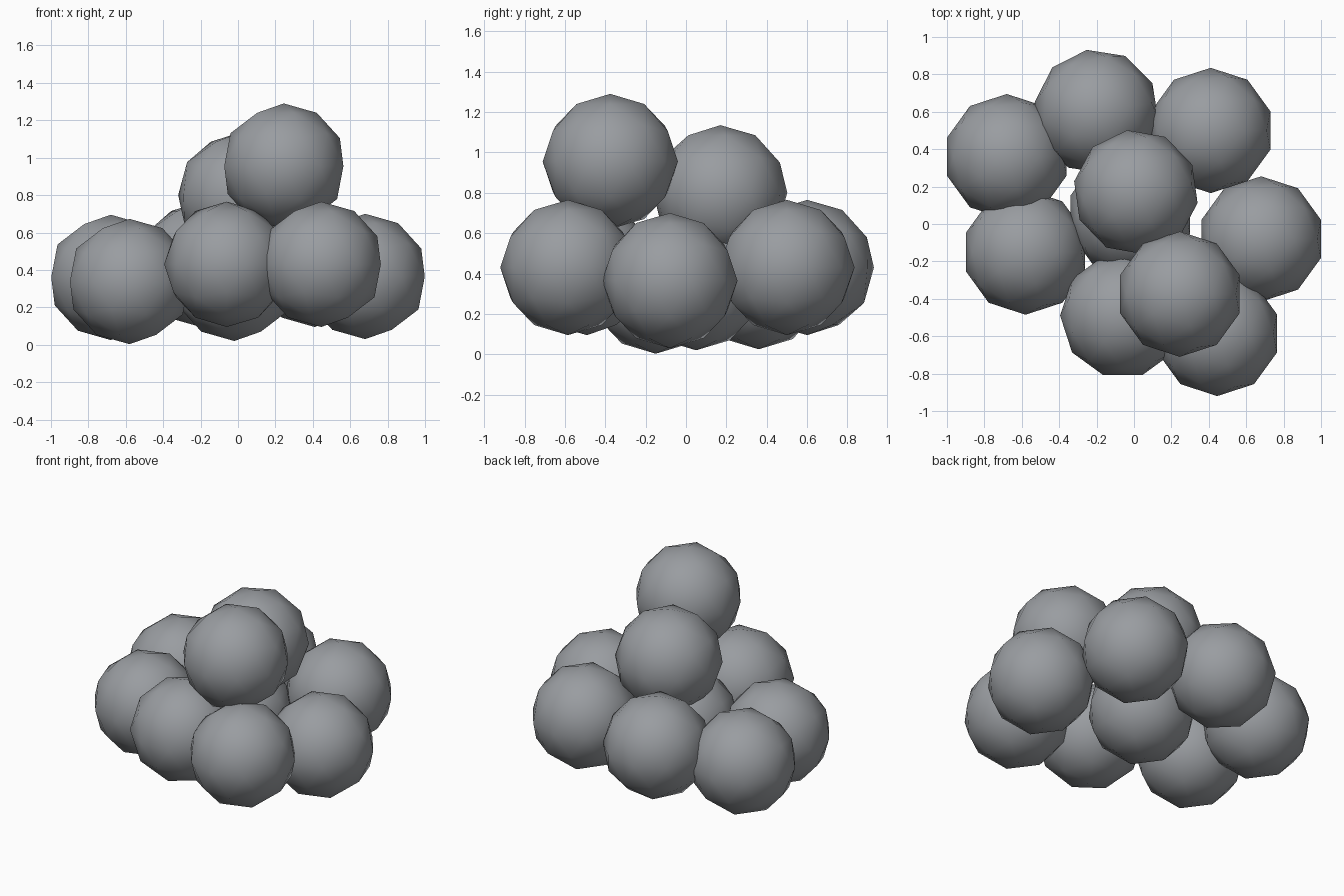
import bpy
import math

if "Cube" in bpy.data.objects:
    bpy.data.objects.remove(bpy.data.objects["Cube"])

# single grey stone colour
stone = bpy.data.materials.new("stone_grey")
stone.diffuse_color = (0.32, 0.335, 0.355, 1.0)
stone.use_nodes = True
stone.node_tree.nodes["Principled BSDF"].inputs["Base Color"].default_value = stone.diffuse_color

RADIUS = 0.335


def ball(name, centre, turn=(0, 0, 0)):
    """Low-poly round ball, smooth shaded; turn is in degrees."""
    bpy.ops.mesh.primitive_ico_sphere_add(
        subdivisions=2, radius=RADIUS, location=centre,
        rotation=[math.radians(a) for a in turn])
    obj = bpy.context.object
    obj.name = name
    obj.data.materials.append(stone)
    bpy.ops.object.shade_smooth()
    return obj


# bottom layer: a ring of seven balls around a middle one
ball("ball_back_left", (-0.68, 0.36, 0.36))
ball("ball_back", (-0.20, 0.60, 0.43), (0, 0, 9))
ball("ball_back_right", (0.41, 0.50, 0.43))
ball("ball_right", (0.68, -0.08, 0.365))
ball("ball_front_right", (0.445, -0.585, 0.43))
ball("ball_front", (-0.06, -0.49, 0.43), (0, 0, 18))
ball("ball_left", (-0.58, -0.15, 0.338))
ball("ball_middle", (-0.02, 0.05, 0.355))

# upper balls resting on the heap
ball("ball_upper", (0.01, 0.17, 0.80), (0, 0, 8))
ball("ball_top", (0.245, -0.375, 0.955))
